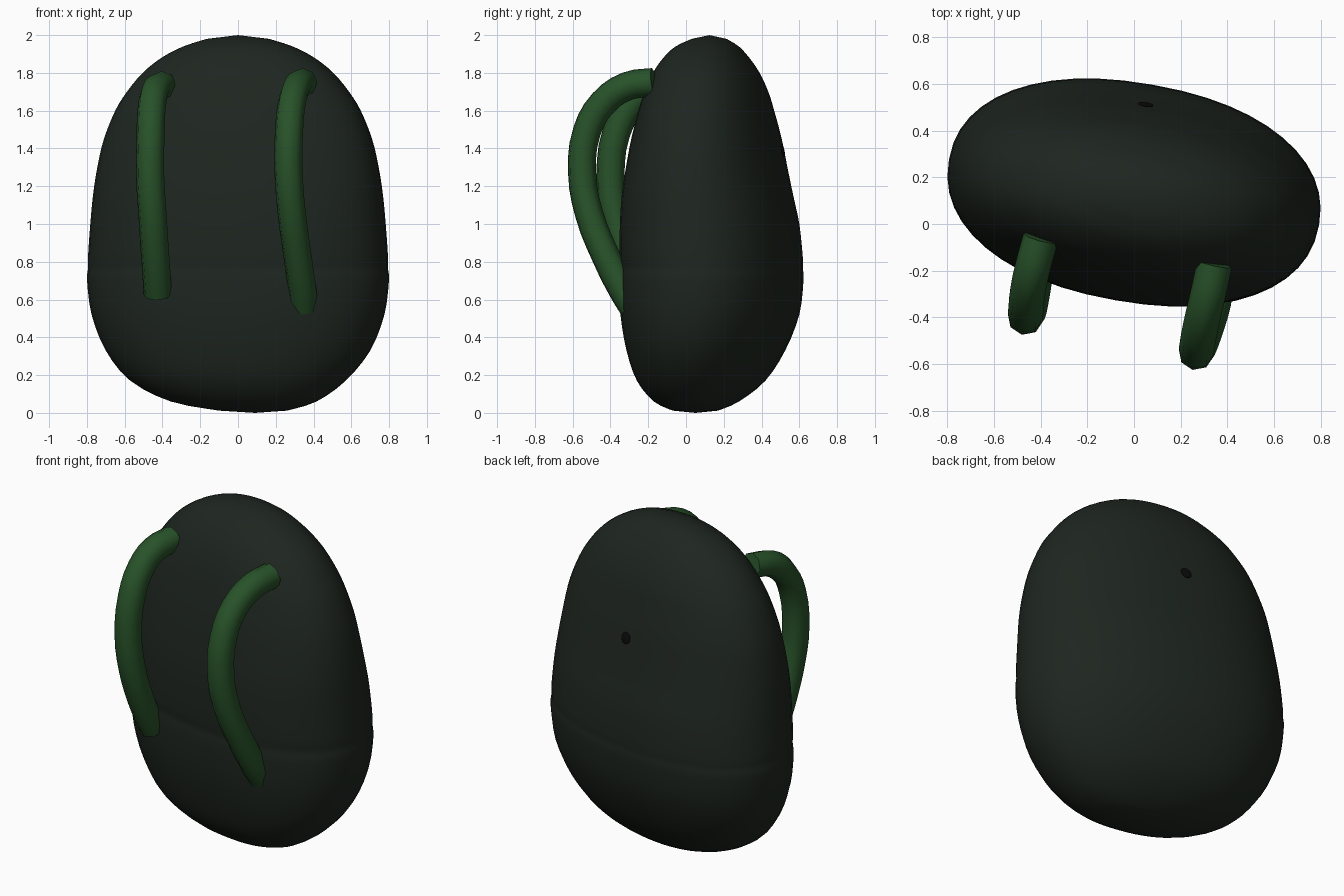
import bpy, bmesh
from math import sin, cos, tau, radians, copysign

if "Cube" in bpy.data.objects:
    bpy.data.objects.remove(bpy.data.objects["Cube"])

TWIST = radians(-10)


def material(name, rgb):
    m = bpy.data.materials.new(name)
    m.diffuse_color = (*rgb, 1)
    m.use_nodes = True
    m.node_tree.nodes["Principled BSDF"].inputs["Base Color"].default_value = m.diffuse_color
    return m


body_mat = material("dark_cloth", (0.013, 0.019, 0.014))
strap_mat = material("green_cloth", (0.021, 0.085, 0.022))
hole_mat = material("black", (0.003, 0.003, 0.003))


def activate(ob):
    bpy.ops.object.select_all(action='DESELECT')
    ob.select_set(True)
    bpy.context.view_layer.objects.active = ob


# Body: stacked sections (z, half width, front y, back y, centre x)
SECTIONS = [
    (0.012, .18, -.07, .17, .08), (0.06, .385, -.17, .28, .03),
    (0.17, .57, -.26, .42, 0), (0.33, .70, -.315, .525, 0),
    (0.52, .775, -.347, .6, 0), (0.7, .799, -.353, .622, 0),
    (0.765, .794, -.347, .619, 0), (0.83, .794, -.352, .618, 0),
    (1.0, .782, -.35, .60, 0), (1.15, .768, -.34, .568, 0),
    (1.3, .745, -.318, .537, 0), (1.45, .71, -.29, .507, 0),
    (1.6, .65, -.252, .467, 0), (1.7, .588, -.22, .436, 0),
    (1.8, .505, -.175, .39, 0), (1.88, .405, -.12, .335, 0),
    (1.94, .29, -.055, .28, 0), (1.98, .165, .03, .215, 0),
]
SIDES = 48


def smooth_sections(rows):
    """Catmull-Rom between the given sections."""
    out = []
    for i in range(len(rows) - 1):
        p0, p1, p2, p3 = (rows[max(0, min(k, len(rows) - 1))] for k in range(i - 1, i + 3))
        for t in (0, 1 / 3, 2 / 3):
            out.append([.5 * (2 * b + (d - a) * t + (2 * a - 5 * b + 4 * d - e) * t * t
                              + (3 * b - a - 3 * d + e) * t ** 3)
                        for a, b, d, e in zip(p0, p1, p2, p3)])
    return out + [rows[-1]]


def outline(a, b):
    """Turned superellipse with radii a, b."""
    c, s, e = cos(TWIST), sin(TWIST), 2 / 2.2
    pts = []
    for i in range(SIDES):
        p, q = cos(tau * i / SIDES), sin(tau * i / SIDES)
        u, v = a * copysign(abs(p) ** e, p), b * copysign(abs(q) ** e, q)
        pts.append((u * c - v * s, u * s + v * c))
    return pts


bm = bmesh.new()
rings = []
for z, hw, y0, y1, cx in smooth_sections(SECTIONS):
    cy, hd = (y0 + y1) / 2, (y1 - y0) / 2
    a, b = hw, hd
    for _ in range(8):  # adjust the radii until the turned outline fits
        pts = outline(a, b)
        a *= hw / max(p[0] for p in pts)
        b *= hd / max(p[1] for p in pts)
    rings.append([bm.verts.new((cx + x, cy + y, z)) for x, y in outline(a, b)])
bottom = bm.verts.new((.09, .05, 0))
top = bm.verts.new((0, .125, 2))
for i in range(SIDES):
    j = (i + 1) % SIDES
    for lo, hi in zip(rings, rings[1:]):
        bm.faces.new((lo[i], lo[j], hi[j], hi[i]))
    bm.faces.new((rings[0][j], rings[0][i], bottom))
    bm.faces.new((rings[-1][i], rings[-1][j], top))
mesh = bpy.data.meshes.new("bag_body")
bm.to_mesh(mesh)
bm.free()
body = bpy.data.objects.new("bag_body", mesh)
bpy.context.collection.objects.link(body)
mesh.materials.append(body_mat)
mesh.shade_smooth()


# Shoulder straps: bowed tubes ending in the body
def strap(name, path, radius):
    cu = bpy.data.curves.new(name, 'CURVE')
    cu.dimensions = '3D'
    cu.bevel_depth = radius
    cu.bevel_resolution = 2
    cu.resolution_u = 3
    cu.use_fill_caps = True
    sp = cu.splines.new('BEZIER')
    sp.bezier_points.add(len(path) - 1)
    for bp, co in zip(sp.bezier_points, path):
        bp.co = co
        bp.handle_left_type = bp.handle_right_type = 'AUTO'
    ob = bpy.data.objects.new(name, cu)
    bpy.context.collection.objects.link(ob)
    cu.materials.append(strap_mat)
    activate(ob)
    bpy.ops.object.convert(target='MESH')
    bpy.ops.object.shade_smooth_by_angle(angle=radians(50))


strap("right_strap", [(.345, -.17, 1.75), (.315, -.31, 1.73), (.285, -.44, 1.64),
                      (.27, -.525, 1.49), (.268, -.55, 1.27), (.285, -.512, 1.05),
                      (.315, -.425, .83), (.34, -.335, .65), (.348, -.28, .56)], .076)
strap("left_strap", [(-.40, -.06, 1.735), (-.435, -.19, 1.71), (-.455, -.29, 1.63),
                     (-.463, -.37, 1.48), (-.465, -.40, 1.25), (-.453, -.38, 1.05),
                     (-.44, -.32, .85), (-.43, -.26, .71), (-.425, -.22, .63)], .076)

# Small dark eyelet on the back
bpy.ops.mesh.primitive_uv_sphere_add(segments=16, ring_count=8, radius=.034,
                                     location=(.05, .512, 1.39),
                                     rotation=(radians(12), 0, TWIST))
eyelet = bpy.context.object
eyelet.name = "back_eyelet"
eyelet.scale = (1, .22, 1)
eyelet.data.materials.append(hole_mat)
bpy.ops.object.shade_smooth_by_angle()
